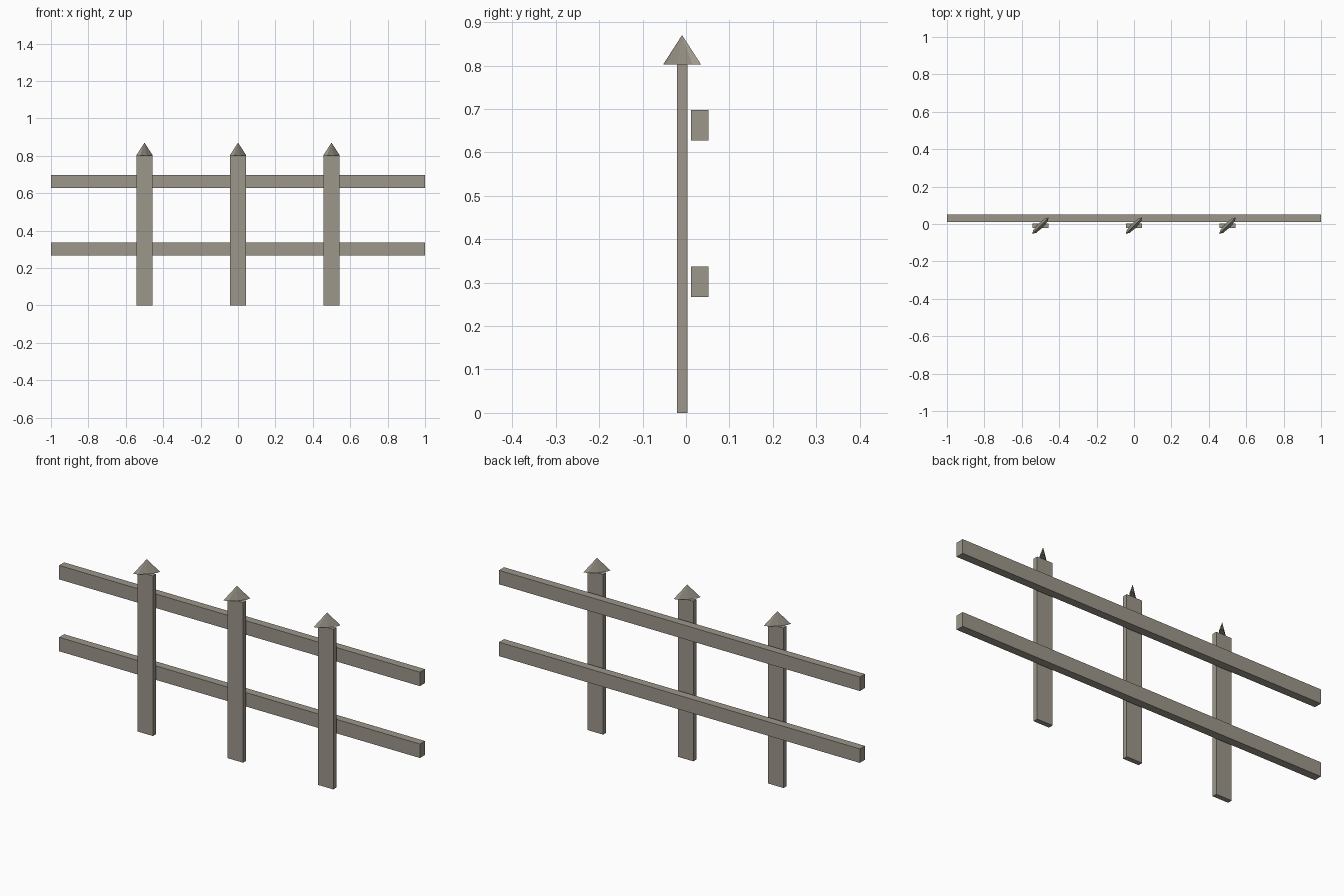
import bpy
from math import radians
from mathutils import Matrix

cube = bpy.data.objects.get("Cube")
if cube:
    bpy.data.objects.remove(cube, do_unlink=True)

# Weathered wood
wood = bpy.data.materials.new("weathered_wood")
wood.use_nodes = True
colour = (0.34, 0.31, 0.26, 1)
wood.diffuse_color = colour
wood.node_tree.nodes["Principled BSDF"].inputs["Base Color"].default_value = colour


def finish(name, matrix):
    """Name the active object, bake its shape and give it the wood."""
    obj = bpy.context.object
    obj.name = name
    obj.data.transform(matrix)
    obj.data.materials.append(wood)
    return obj


def box(name, centre, size):
    bpy.ops.mesh.primitive_cube_add(size=1, location=centre)
    return finish(name, Matrix.Diagonal((*size, 1)))


POST_Y = -0.009
POST_TOP = 0.802
CAP_HEIGHT = 0.068

# Posts with thin, diagonally set pointed caps
for side, x in (("right", -0.5), ("middle", 0), ("left", 0.5)):
    box(f"{side}_post", (x, POST_Y, POST_TOP / 2), (0.086, 0.024, POST_TOP))
    bpy.ops.mesh.primitive_cone_add(
        vertices=8, radius1=1, radius2=0, depth=CAP_HEIGHT,
        location=(x, POST_Y, POST_TOP + CAP_HEIGHT / 2))
    finish(f"{side}_post_cap",
           Matrix.Rotation(radians(45), 4, "Z")
           @ Matrix.Diagonal((0.062, 0.015, 1, 1))
           @ Matrix.Rotation(radians(90), 4, "Z"))

# Long rails behind the posts
for level, z in (("lower", 0.302), ("upper", 0.662)):
    box(f"{level}_rail", (0, 0.032, z), (2, 0.04, 0.07))
